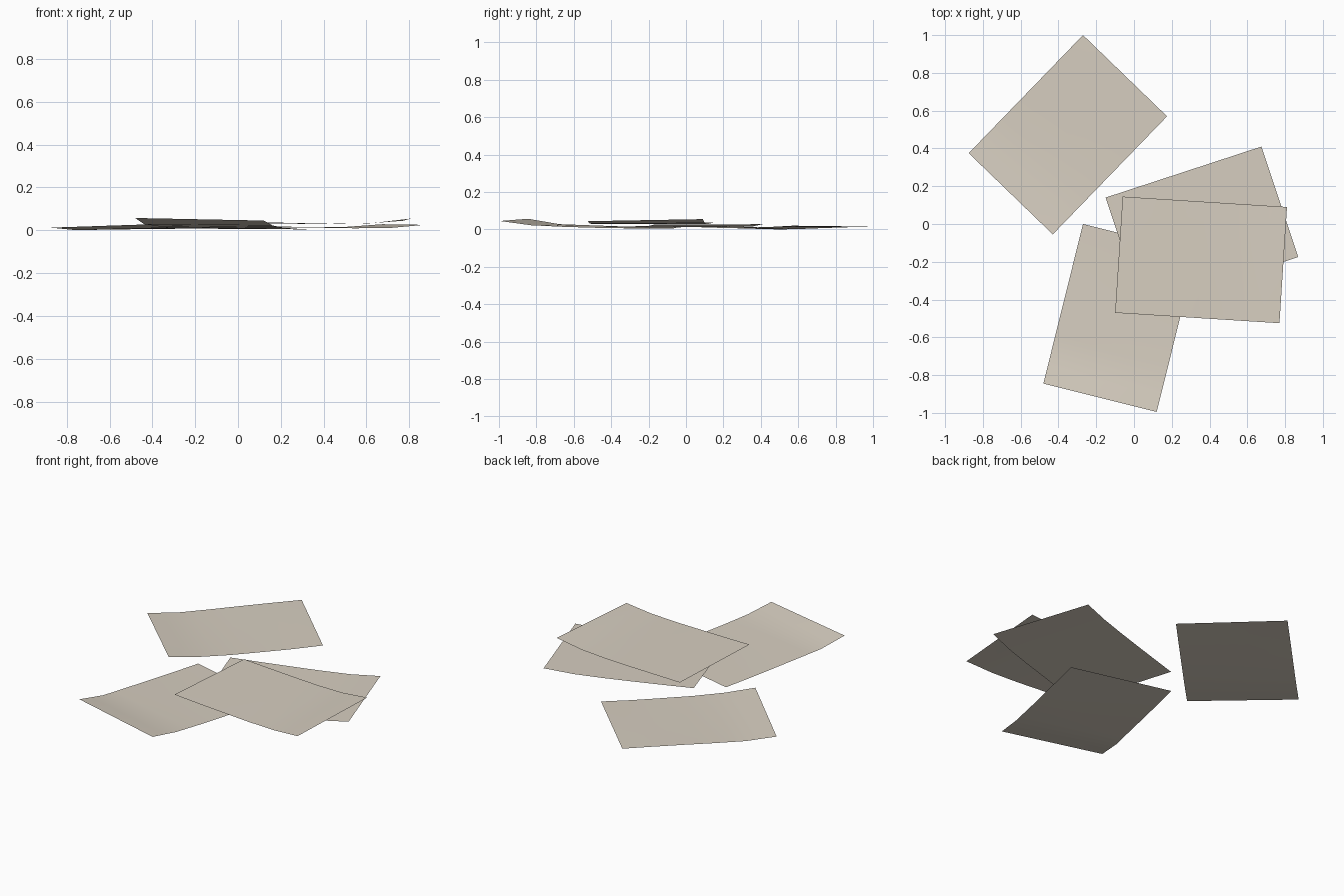
import bpy
from mathutils import Vector

if "Cube" in bpy.data.objects:
    bpy.data.objects.remove(bpy.data.objects["Cube"])

paper = bpy.data.materials.new("warm_white_paper")
paper.diffuse_color = (0.68, 0.62, 0.53, 1)
paper.use_nodes = True
paper.node_tree.nodes["Principled BSDF"].inputs["Base Color"].default_value = paper.diffuse_color

NU, NV = 10, 7  # divisions along / across a sheet


def lerp_profile(heights, t):
    """Height at t from evenly spaced samples."""
    x = t * (len(heights) - 1)
    i = min(int(x), len(heights) - 2)
    return heights[i] + (heights[i + 1] - heights[i]) * (x - i)


def sheet(name, origin, along, across, edge_a, edge_b):
    """Curled sheet: edge_a / edge_b are the heights along its two long edges."""
    o, a, b = Vector(origin), Vector(along) - Vector(origin), Vector(across) - Vector(origin)
    verts, faces = [], []
    for i in range(NU + 1):
        for j in range(NV + 1):
            u, v = i / NU, j / NV
            p = o + a * u + b * v
            z = lerp_profile(edge_a, u) * (1 - v) + lerp_profile(edge_b, u) * v
            verts.append((p.x, p.y, z))
    for i in range(NU):
        for j in range(NV):
            k = i * (NV + 1) + j
            quad = (k, k + NV + 1, k + NV + 2, k + 1)
            faces.append(quad if a.cross(b) > 0 else quad[::-1])
    me = bpy.data.meshes.new(name)
    me.from_pydata(verts, [], faces)
    me.shade_smooth()
    me.materials.append(paper)
    ob = bpy.data.objects.new(name, me)
    bpy.context.collection.objects.link(ob)


# loose sheet lying on its own, near end curled up
sheet("separate_sheet", (-0.43, -0.055), (0.175, 0.57), (-0.875, 0.375),
      (0.027, 0.012, 0.008, 0.010, 0.013, 0.020), (0.012, 0.000, 0.003, 0.008, 0.012, 0.015))
# lowest sheet of the pile, front end lifted
sheet("bottom_sheet", (0.12, -0.995), (0.33, -0.15), (-0.48, -0.845),
      (0.045, 0.022, 0.014, 0.009, 0.006, 0.004), (0.057, 0.028, 0.022, 0.016, 0.011, 0.008))
# middle sheet, right end lifted
sheet("middle_sheet", (0.045, -0.445), (0.87, -0.175), (-0.15, 0.14),
      (0.014, 0.014, 0.012, 0.009, 0.010, 0.025), (0.024, 0.020, 0.017, 0.015, 0.016, 0.028))
# top sheet, right end lifted
sheet("top_sheet", (-0.10, -0.47), (0.77, -0.525), (-0.06, 0.145),
      (0.044, 0.038, 0.034, 0.030, 0.031, 0.044), (0.036, 0.033, 0.030, 0.029, 0.034, 0.055))
